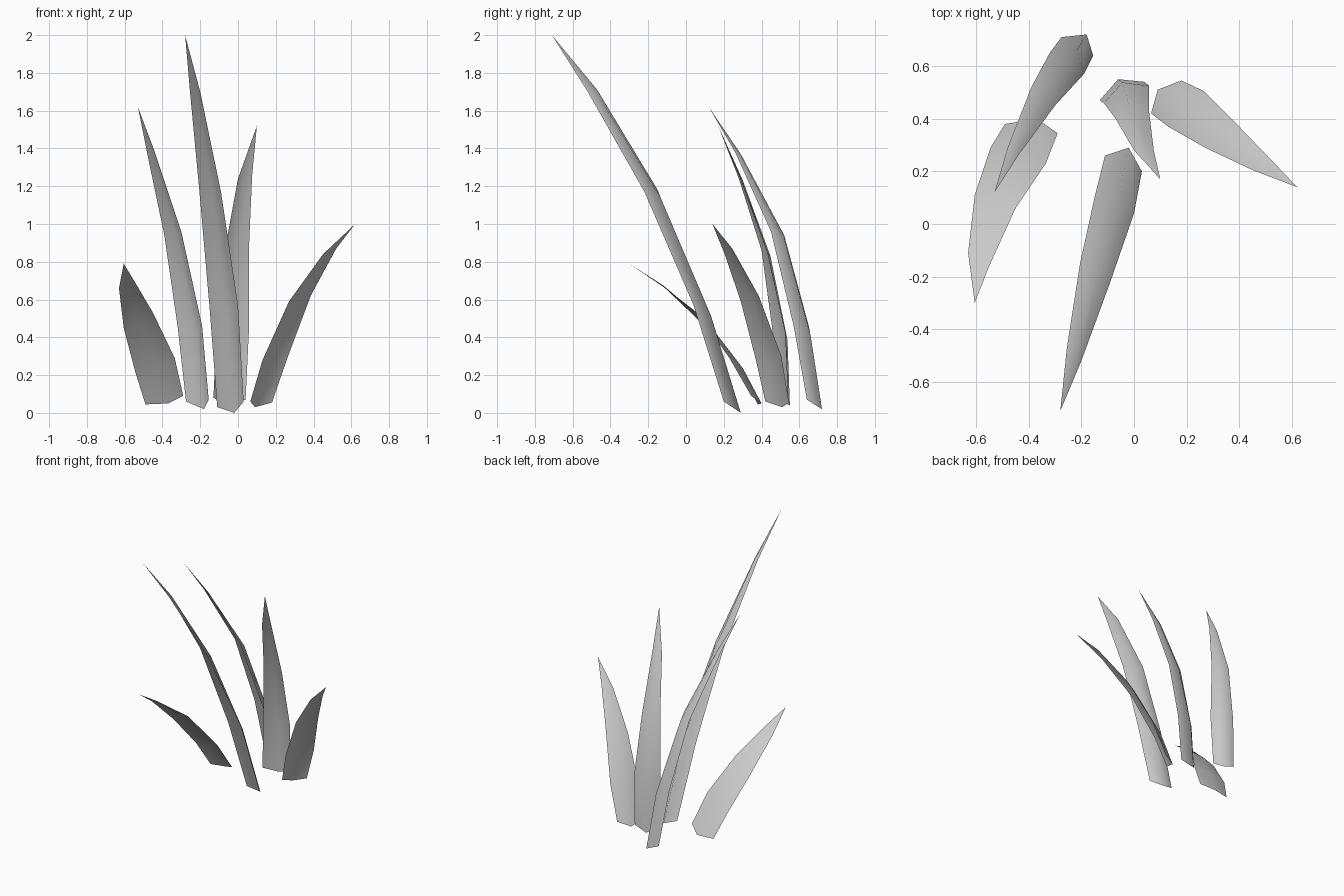
import bpy
from mathutils import Vector


def blade(name, left, right, fold, tip):
    """Creased leaf: two edge paths, the crease point at the base, and a tip."""
    left = [Vector(p) for p in left]
    right = [Vector(p) for p in right]
    base_width = (right[0] - left[0]).length
    crease = Vector(fold) - (left[0] + right[0]) / 2
    verts, faces = [], []
    for a, b in zip(left, right):
        # crease depth shrinks with the blade width
        mid = (a + b) / 2 + crease * ((b - a).length / base_width)
        verts += [a, mid, b]
    verts.append(Vector(tip))
    for r in range(len(left) - 1):
        for c in range(2):
            i = r * 3 + c
            faces.append((i, i + 1, i + 4, i + 3))
    last, end = len(verts) - 4, len(verts) - 1
    faces += [(last, last + 1, end), (last + 1, last + 2, end)]
    mesh = bpy.data.meshes.new(name)
    mesh.from_pydata(verts, [], faces)
    mesh.shade_smooth()
    obj = bpy.data.objects.new(name, mesh)
    bpy.context.collection.objects.link(obj)
    return obj


# tallest blade, leaning forward
blade("tall_blade",
      [(-.11, .26, .03), (-.15, .10, .55), (-.205, -.15, 1.18), (-.255, -.47, 1.71)],
      [(.03, .20, .06), (0, .04, .57), (-.09, -.22, 1.17), (-.20, -.52, 1.70)],
      (-.02, .29, 0), (-.28, -.71, 2.0))

# rear left blade
blade("rear_left_blade",
      [(-.275, .71, .06), (-.32, .65, .46), (-.39, .52, .94), (-.48, .29, 1.37)],
      [(-.155, .64, .07), (-.19, .57, .46), (-.30, .45, .96), (-.44, .26, 1.38)],
      (-.18, .72, .02), (-.53, .12, 1.62))

# rear middle blade
blade("rear_middle_blade",
      [(-.13, .47, .08), (-.115, .46, .42), (-.07, .40, .86), (0, .28, 1.24)],
      [(.04, .54, .07), (.057, .525, .42), (.057, .43, .85), (.075, .28, 1.26)],
      (-.06, .55, .04), (.10, .17, 1.52))

# right blade, leaning outward
blade("right_blade",
      [(.065, .42, .06), (.13, .37, .28), (.27, .29, .59), (.45, .205, .84)],
      [(.18, .545, .055), (.265, .505, .30), (.385, .385, .62), (.52, .245, .87)],
      (.09, .51, .03), (.62, .14, 1.0))

# short wide blade at the left
blade("short_left_blade",
      [(-.49, .38, .045), (-.545, .29, .22), (-.605, .11, .45), (-.63, -.11, .66)],
      [(-.29, .345, .09), (-.335, .23, .29), (-.45, .06, .53), (-.55, -.16, .70)],
      (-.37, .40, .05), (-.605, -.30, .79))
